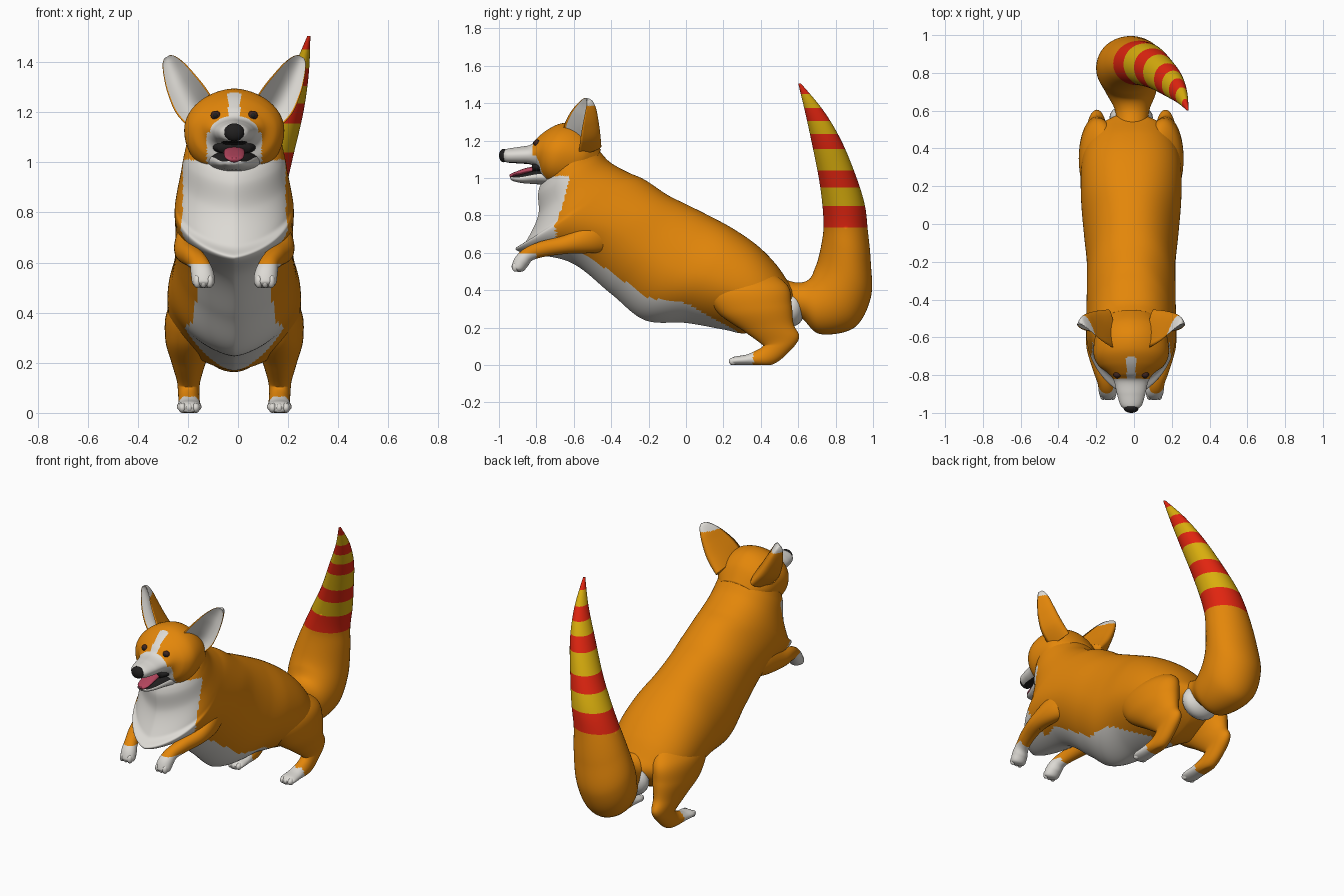
import bpy, bmesh, math
from mathutils import Vector

CX = -0.015  # the body's mirror plane

def mat(name, r, g, b):
    m = bpy.data.materials.new(name)
    m.diffuse_color = (r, g, b, 1)
    return m

MATS = [mat("orange fur", 0.77, 0.24, 0.003), mat("white fur", 0.72, 0.70, 0.66),
        mat("red stripe", 0.75, 0.018, 0.005), mat("yellow stripe", 0.69, 0.42, 0.004),
        mat("black", 0.015, 0.014, 0.014), mat("tongue pink", 0.45, 0.06, 0.11),
        mat("eye brown", 0.05, 0.018, 0.012)]
ORANGE, WHITE, RED, YELLOW, BLACK, PINK, BROWN = range(7)

def finish(name, bm, rule, cuts=()):
    for z in cuts:  # clean paint borders at given heights
        bmesh.ops.bisect_plane(bm, geom=bm.verts[:] + bm.edges[:] + bm.faces[:],
                               plane_co=(0, 0, z), plane_no=(0, 0, 1))
    bmesh.ops.recalc_face_normals(bm, faces=bm.faces)
    bm.normal_update()
    for f in bm.faces:
        f.smooth = True
        f.material_index = rule(f.calc_center_median(), f.normal) if callable(rule) else rule
    me = bpy.data.meshes.new(name)
    bm.to_mesh(me)
    bm.free()
    for m in MATS:
        me.materials.append(m)
    ob = bpy.data.objects.new(name, me)
    bpy.context.collection.objects.link(ob)
    return ob

def skin(name, rings, rule, cuts=()):
    """Join closed rings of points into a capped surface."""
    bm = bmesh.new()
    vs = [[bm.verts.new((p[0], p[1], max(0, p[2]))) for p in r] for r in rings]
    n = len(vs[0])
    for a, b in zip(vs, vs[1:]):
        for i in range(n):
            j = (i + 1) % n
            bm.faces.new((a[i], a[j], b[j], b[i]))
    bm.faces.new(vs[0])
    bm.faces.new(vs[-1])
    return finish(name, bm, rule, cuts)

def spline(keys, sub):
    """Catmull-Rom interpolation of number tuples."""
    out = []
    k = [keys[0]] + list(keys) + [keys[-1]]
    for i in range(1, len(k) - 2):
        for s in range(sub):
            t = s / sub
            out.append([0.5 * (2*b + (c-a)*t + (2*a-5*b+4*c-d)*t*t + (3*b-a-3*c+d)*t**3)
                        for a, b, c, d in zip(*k[i-1:i+3])])
    out.append(list(keys[-1]))
    return out

def loft(name, keys, rule, x0=CX, side=1, sub=8, segs=48, low=1.0, up=0.9, cuts=()):
    """Each key: top y, top z, bottom y, bottom z, centre x, half width."""
    rings = []
    for ty, tz, by, bz, x, hw in spline(keys, sub):
        ring = []
        for i in range(segs):
            a = 2 * math.pi * i / segs
            c, s = math.cos(a), math.sin(a)
            e = up if c > 0 else low
            w = max(hw, 0.002) * math.copysign(abs(s) ** e, s)
            ring.append((x0 + side * x + w, (ty+by)/2 + c*(ty-by)/2, (tz+bz)/2 + c*(tz-bz)/2))
        rings.append(ring)
    return skin(name, rings, rule, cuts)

def ball(name, loc, size, rule):
    bm = bmesh.new()
    bmesh.ops.create_uvsphere(bm, u_segments=24, v_segments=14, radius=1)
    for v in bm.verts:
        v.co = Vector(loc) + Vector(v.co[i] * size[i] for i in range(3))
    return finish(name, bm, rule)

def lerp_table(table, v):
    for (a, p), (b, q) in zip(table, table[1:]):
        if v <= b:
            return p + (q - p) * (v - a) / (b - a)
    return table[-1][1]

# torso with neck, chest ruff and belly
BELLY = [(-1.1, .62), (-.55, .60), (-.2, .36), (0, .33), (.3, .165), (.36, 0), (2, 0)]
RUFF = [(0, -.72), (.65, -.68), (.75, -.70), (.85, -.66), (1.01, -.62), (1.02, -2), (3, -2)]
def torso_rule(c, n):
    return WHITE if c.z < lerp_table(BELLY, c.y) or c.y < lerp_table(RUFF, c.z) else ORANGE

loft("torso", [
    (-.57, 1.25, -.70, 1.08, 0, .13), (-.50, 1.20, -.76, 1.0, 0, .178),
    (-.45, 1.13, -.79, .92, 0, .20),
    (-.40, 1.08, -.79, .80, 0, .215), (-.31, 1.03, -.85, .67, 0, .232),
    (-.22, .99, -.90, .61, 0, .238), (-.10, .91, -.62, .55, 0, .235),
    (0, .86, -.40, .38, 0, .235), (.12, .80, -.22, .24, 0, .25),
    (.25, .73, 0, .225, 0, .265), (.38, .64, .2, .19, 0, .265),
    (.48, .54, .32, .17, 0, .245), (.55, .44, .45, .22, 0, .19),
    (.58, .40, .54, .29, 0, .10)], torso_rule, segs=112, sub=13, low=1.35)

# head and upper muzzle
def head_rule(c, n):
    x = abs(c.x - CX)
    if c.y < -.78 and n.z < -.93:
        return BLACK
    if (x < .024 and c.y < -.70) or c.y < -.82 or (c.z < .995 and c.y < -.62):
        return WHITE
    return WHITE if c.z < 1.12 and x < .11 and c.y < -.70 else ORANGE

loft("head", [
    (-.455, 1.15, -.54, 1.0, 0, .13), (-.51, 1.235, -.59, .97, 0, .175),
    (-.58, 1.285, -.66, .955, 0, .195), (-.66, 1.293, -.73, .97, 0, .198),
    (-.73, 1.265, -.77, 1.005, 0, .172), (-.79, 1.22, -.79, 1.05, 0, .122),
    (-.83, 1.178, -.83, 1.072, 0, .092), (-.90, 1.165, -.90, 1.078, 0, .075),
    (-.96, 1.155, -.96, 1.084, 0, .056), (-.985, 1.14, -.98, 1.10, 0, .028)],
    head_rule, segs=96, sub=12, low=.72, up=1.12)

# open mouth
loft("lower_jaw", [
    (-.70, 1.06, -.68, .95, 0, .12), (-.80, 1.045, -.78, .965, 0, .09),
    (-.88, 1.02, -.87, .972, 0, .058), (-.925, 1.012, -.92, .982, 0, .038),
    (-.94, 1.006, -.937, .992, 0, .015)],
    lambda c, n: BLACK if n.z > .6 and c.y < -.74 else WHITE)
loft("mouth_cavity", [
    (-.70, 1.09, -.70, 1.02, 0, .09), (-.79, 1.09, -.79, 1.03, 0, .085),
    (-.825, 1.085, -.82, 1.03, 0, .065)], BLACK)
loft("tongue", [
    (-.80, 1.065, -.80, 1.03, 0, .04), (-.86, 1.052, -.86, 1.022, 0, .042),
    (-.92, 1.03, -.92, 1.008, 0, .036), (-.945, 1.018, -.94, 1.0, 0, .018)], PINK)
ball("nose", (CX, -.975, 1.12), (.040, .025, .036), BLACK)

# ears: cupped rows from base to tip (inner x z, outer x z, rim y, cup depth)
EAR = [(.07, 1.23, .16, 1.12, -.665, .15), (.115, 1.30, .228, 1.19, -.645, .13),
       (.16, 1.355, .264, 1.27, -.615, .10), (.20, 1.398, .281, 1.34, -.58, .065),
       (.236, 1.424, .286, 1.39, -.55, .03), (.258, 1.428, .280, 1.415, -.535, .006)]
def ear(side):
    rings = []
    n = 24
    for xi, zi, xo, zo, y, d in spline(EAR, 10):
        ring = []
        for i in range(2 * n):
            back = i > n
            u = (2 * n - i) / n if back else i / n
            h = math.sin(math.pi * u) * (d + .015 if back else d * .45) + u * d * .6
            ring.append((CX + side * (xi + (xo - xi) * u), y + h, zi + (zo - zi) * u))
        rings.append(ring)
    ob = skin("ear", rings, ORANGE)
    for p in ob.data.polygons:
        i = p.index % (2 * n)
        if 1 <= i < n - 1 or (i >= n and p.center.z > 1.385):
            p.material_index = WHITE

# hind leg: front edge and back edge pairs, thigh down to toes
HIND = [(.18, .50, .40, .53, .11, .05), (.10, .41, .54, .43, .162, .10),
        (.17, .28, .565, .32, .178, .098), (.31, .18, .575, .22, .182, .068),
        (.40, .115, .605, .15, .182, .048), (.41, .10, .56, .08, .182, .043),
        (.38, .08, .46, .002, .18, .043), (.32, .055, .33, 0, .18, .047),
        (.26, .045, .26, 0, .18, .048), (.235, .03, .235, .002, .18, .030)]
# front leg: tucked forward with the paw hanging
FORE = [(-.36, .82, -.34, .62, .12, .05), (-.50, .77, -.48, .60, .172, .058),
        (-.65, .695, -.63, .595, .186, .052), (-.78, .66, -.75, .58, .162, .043),
        (-.86, .625, -.82, .56, .138, .040), (-.91, .58, -.845, .53, .127, .046),
        (-.932, .53, -.87, .502, .123, .043), (-.925, .512, -.90, .498, .122, .020)]

for s in (1, -1):
    ear(s)
    loft("hind_leg", HIND, lambda c, n: WHITE if c.y < .36 and c.z < .065 else ORANGE, side=s)
    loft("front_leg", FORE, lambda c, n: WHITE if c.y < -.80 and c.z < .595 else ORANGE,
         side=s, cuts=[.595])
    ball("eye", (CX + s * .074, -.797, 1.187), (.020, .018, .019), BROWN)
    ball("pupil", (CX + s * .075, -.808, 1.187), (.011, .010, .011), BLACK)
    # toe bumps
    for k in (-1, 0, 1):
        ball("hind_toe", (CX + s * .18 + k * .027, .252, .020), (.016, .023, .020), WHITE)
        ball("front_toe", (CX + s * .123 + k * .025, -.912, .525), (.016, .019, .026), WHITE)

# white fur under the tail root
ball("rump_fur", (CX, .565, .305), (.115, .072, .10), WHITE)

# bushy tail with a striped upper half
STRIPES = [.735, .85, .95, 1.04, 1.155, 1.235, 1.305, 1.375, 1.45]
def tail_rule(c, n):
    k = sum(c.z > z for z in STRIPES)
    return ORANGE if k == 0 else (RED if k % 2 else YELLOW)

loft("tail", [
    (.52, .46, .56, .30, -.01, .08), (.60, .44, .63, .24, -.01, .095),
    (.66, .46, .72, .165, -.015, .13), (.69, .52, .90, .20, -.03, .165),
    (.71, .58, .988, .36, -.025, .17), (.73, .68, .988, .55, 0, .155),
    (.735, .75, .972, .72, .025, .135), (.73, .85, .955, .86, .065, .118),
    (.71, 1.0, .905, 1.02, .125, .092), (.67, 1.2, .83, 1.2, .195, .066),
    (.635, 1.36, .735, 1.36, .248, .035), (.60, 1.505, .615, 1.505, .283, .006)],
    tail_rule, x0=0, sub=10, up=1.0, cuts=STRIPES)
